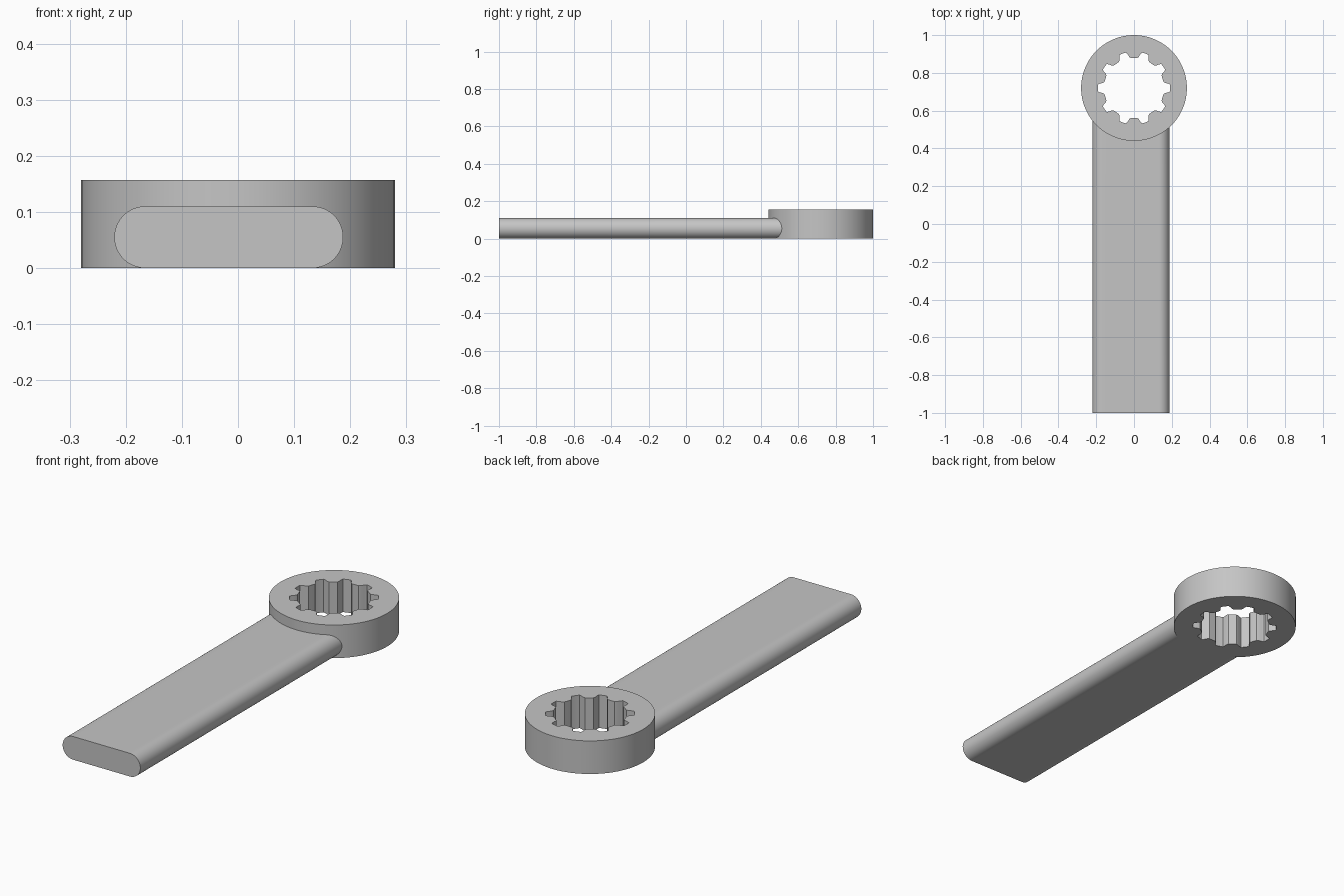
import bpy, bmesh
from math import sin, cos, pi, radians, sqrt

cube = bpy.data.objects.get("Cube")
if cube:
    bpy.data.objects.remove(cube, do_unlink=True)

steel = bpy.data.materials.new("plain grey")
steel.use_nodes = True
grey = (0.56, 0.56, 0.56, 1)
steel.diffuse_color = grey
steel.node_tree.nodes["Principled BSDF"].inputs["Base Color"].default_value = grey

RING_Y, RING_R, RING_H = 0.72, 0.28, 0.157
BAR_X, BAR_HALF, BAR_R = -0.0165, 0.149, 0.055


def finish(name, bm):
    bmesh.ops.recalc_face_normals(bm, faces=bm.faces[:])
    mesh = bpy.data.meshes.new(name)
    bm.to_mesh(mesh)
    bm.free()
    mesh.materials.append(steel)
    ob = bpy.data.objects.new(name, mesh)
    bpy.context.collection.objects.link(ob)
    bpy.ops.object.select_all(action='DESELECT')
    ob.select_set(True)
    bpy.context.view_layer.objects.active = ob
    bpy.ops.object.shade_smooth_by_angle(angle=radians(25))


def bridge(bm, a, b):
    n = len(a)
    for i in range(n):
        j = (i + 1) % n
        bm.faces.new((a[i], a[j], b[j], b[i]))


# Ring head with a ten-lobed socket
half_lobe = [(2, 0.192), (5.5, 0.192), (7.5, 0.181),
             (9, 0.168), (11.5, 0.160), (16, 0.159)]
lobe = [(-a, r) for a, r in reversed(half_lobe)] + half_lobe
socket = [(radians(36 * k + a), r) for k in range(10) for a, r in lobe]
rim = [(radians(3 * i - 16.5), RING_R) for i in range(120)]

bm = bmesh.new()


def loop(polar, z):
    return [bm.verts.new((r * cos(a), RING_Y + r * sin(a), z)) for a, r in polar]


loops = [loop(rim, 0), loop(rim, RING_H), loop(socket, RING_H), loop(socket, 0)]
for i in range(4):
    bridge(bm, loops[i], loops[(i + 1) % 4])
finish("ring_head", bm)

# Handle: rounded flat bar whose far end follows the ring wall
bm = bmesh.new()
N = 16
upper = [(-BAR_HALF - BAR_R * cos(pi / 2 * i / N), BAR_R * sin(pi / 2 * i / N))
         for i in range(N + 1)]
upper += [(-BAR_HALF + 2 * BAR_HALF * i / N, BAR_R) for i in range(1, N)]
upper += [(-x, z) for x, z in reversed(upper[:N + 1])]
lower = [(x, -z) for x, z in reversed(upper[1:-1])]
profile = [(BAR_X + x, BAR_R + z) for x, z in upper + lower]


def ring_wall(x):
    return RING_Y - sqrt((RING_R - 0.002) ** 2 - x * x)


front = [bm.verts.new((x, -1, z)) for x, z in profile]
back = [bm.verts.new((x, ring_wall(x), z)) for x, z in profile]
bridge(bm, front, back)
bm.faces.new(front)
count = len(back)
for i in range(len(upper) - 1):
    corners = [back[i], back[i + 1], back[(count - i - 1) % count], back[-i % count]]
    bm.faces.new(list(dict.fromkeys(corners)))
finish("handle", bm)
